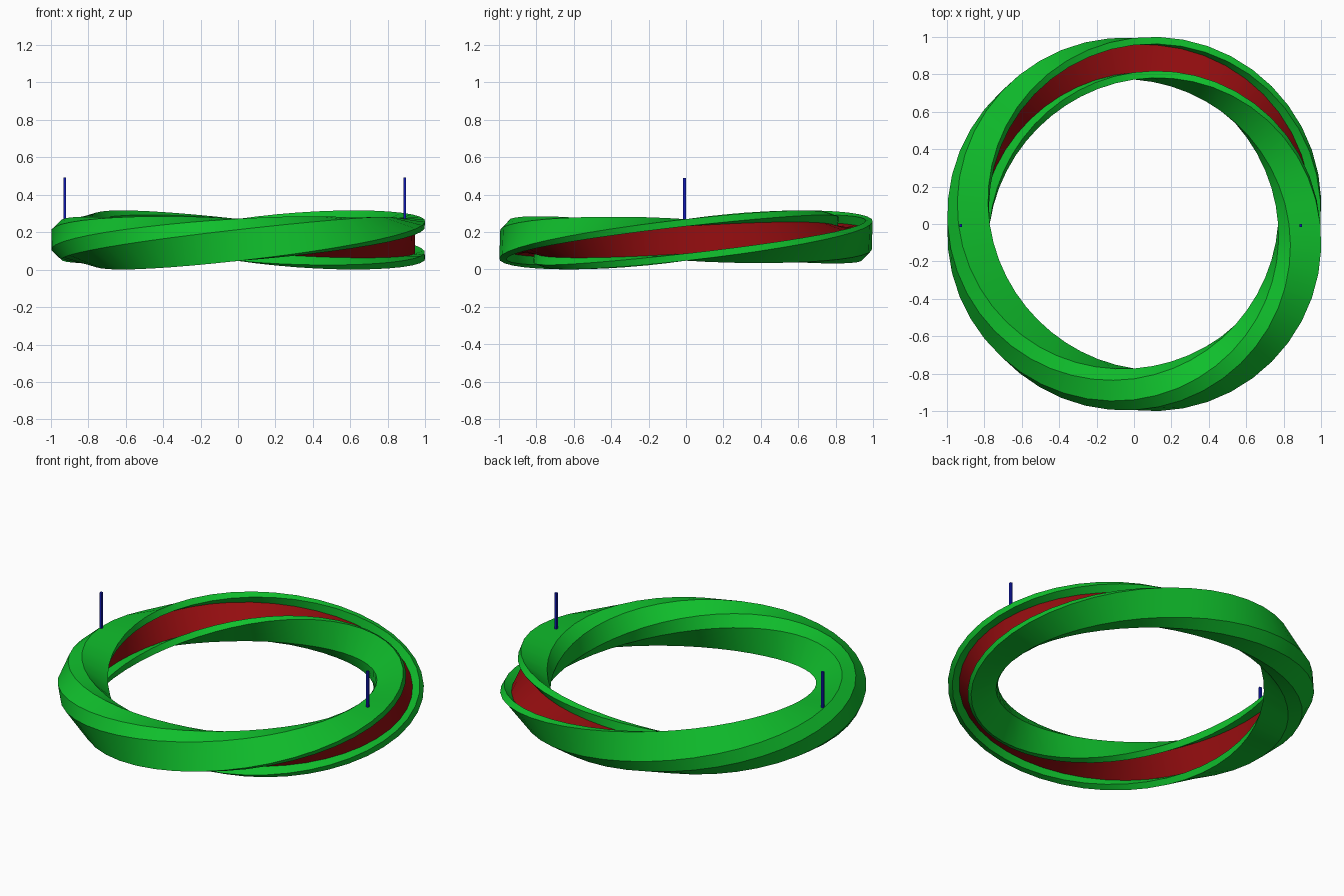
import bpy
from math import sin, cos, pi, radians

if "Cube" in bpy.data.objects:
    bpy.data.objects.remove(bpy.data.objects["Cube"])

SEGS = 48      # steps around the ring
R, ZC = 0.882, 0.158   # centre line of the twisted section


def material(name, rgb):
    m = bpy.data.materials.new(name)
    m.diffuse_color = (*rgb, 1)
    m.use_nodes = True
    m.node_tree.nodes["Principled BSDF"].inputs["Base Color"].default_value = m.diffuse_color
    return m


green = material("green", (0.005, 0.52, 0.025))
red = material("red", (0.30, 0.004, 0.005))
blue = material("blue", (0.005, 0.01, 0.45))


def twisted_sweep(name, profile, mat):
    """Sweep an open (u, v) profile round the ring with one full twist."""
    n = len(profile)
    verts, faces = [], []
    for i in range(SEGS):
        t = 2 * pi * i / SEGS
        for u, v in profile:
            r = R + u * cos(t) - v * sin(t)
            verts.append((r * cos(t), r * sin(t), ZC + u * sin(t) + v * cos(t)))
    for i in range(SEGS):
        a, b = i * n, (i + 1) % SEGS * n
        for k in range(n - 1):
            faces.append((a + k, b + k, b + k + 1, a + k + 1))
    me = bpy.data.meshes.new(name)
    me.from_pydata(verts, [], faces)
    me.materials.append(mat)
    ob = bpy.data.objects.new(name, me)
    bpy.context.collection.objects.link(ob)
    bpy.ops.object.select_all(action='DESELECT')
    ob.select_set(True)
    bpy.context.view_layer.objects.active = ob
    bpy.ops.object.shade_smooth_by_angle(angle=radians(25))
    return ob


# Channel section: groove wall, lip, side, chamfer, back; mirrored in v
half = [(0.062, 0.073), (0.112, 0.073), (0.112, 0.111), (-0.055, 0.111), (-0.113, 0.056)]
channel = [(u, -v) for u, v in half] + half[::-1]
twisted_sweep("twisted_ring", channel, green)

# Red floor of the groove
twisted_sweep("groove_floor", [(0.062, 0.073), (0.062, -0.073)], red)

# Two thin upright pins
for name, x in (("left_pin", -0.925), ("right_pin", 0.89)):
    bpy.ops.mesh.primitive_cube_add(size=1, location=(x, -0.008, 0.375))
    pin = bpy.context.object
    pin.name = name
    pin.scale = (0.014, 0.014, 0.23)
    pin.data.materials.append(blue)
